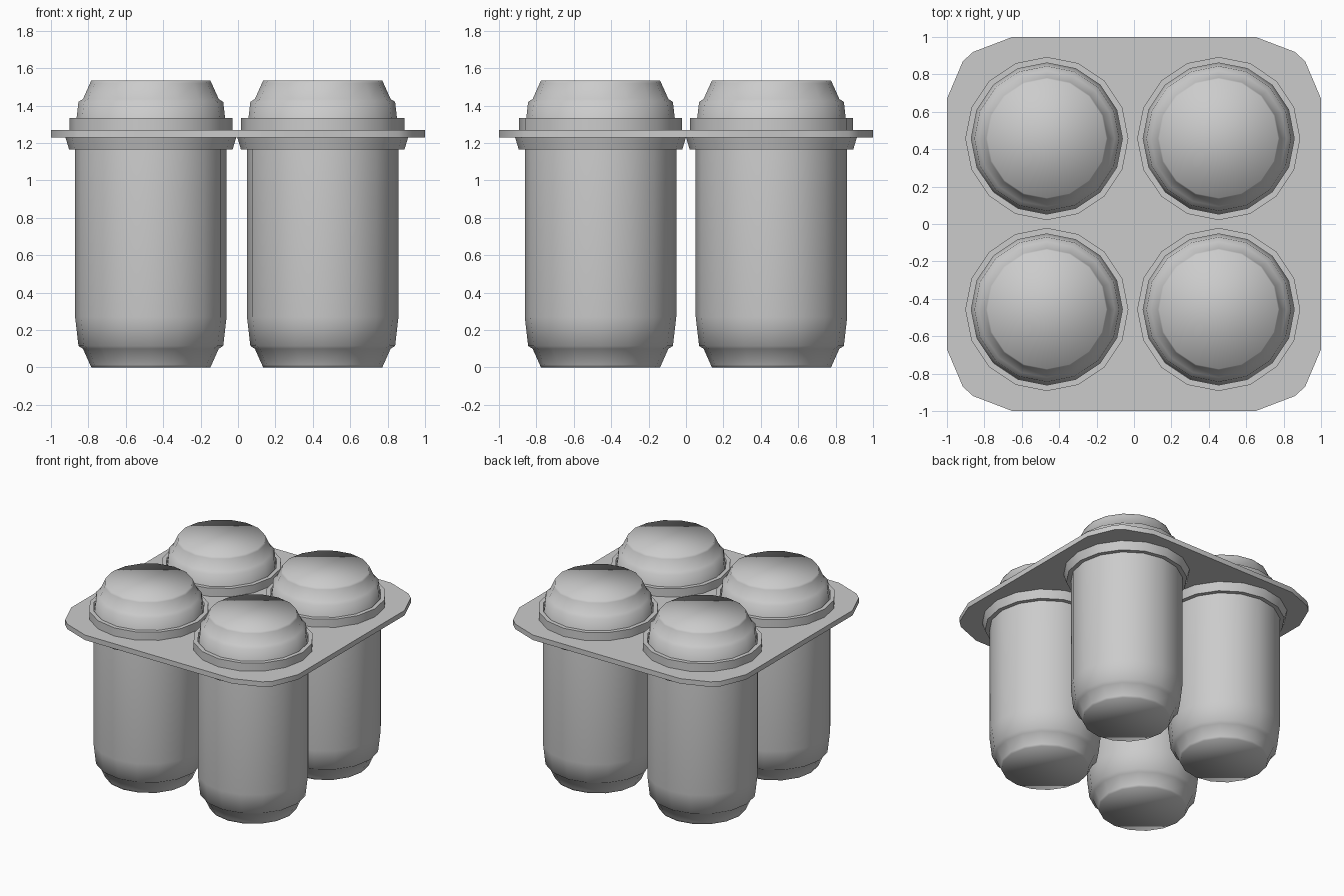
import bpy, bmesh
from math import cos, sin, pi, radians

if "Cube" in bpy.data.objects:
    bpy.data.objects.remove(bpy.data.objects["Cube"])

SIDES = 16
CENTRES = [(x, y) for x in (-0.466, 0.453) for y in (-0.457, 0.457)]


def finish(bm, name, angle=None):
    bmesh.ops.recalc_face_normals(bm, faces=bm.faces)
    mesh = bpy.data.meshes.new(name)
    bm.to_mesh(mesh)
    bm.free()
    obj = bpy.data.objects.new(name, mesh)
    bpy.context.collection.objects.link(obj)
    mesh.shade_smooth()
    if angle:
        bpy.ops.object.select_all(action='DESELECT')
        bpy.context.view_layer.objects.active = obj
        obj.select_set(True)
        bpy.ops.object.shade_smooth_by_angle(angle=radians(angle))
    return obj


def ring(bm, centre, r, z):
    return [bm.verts.new((centre[0] + r * cos(2 * pi * i / SIDES),
                          centre[1] + r * sin(2 * pi * i / SIDES), z))
            for i in range(SIDES)]


def lathe(name, centre, profile, caps=False, angle=None):
    bm = bmesh.new()
    rings = [ring(bm, centre, r, z) for r, z in profile]
    for a, b in zip(rings, rings[1:]):
        for i in range(SIDES):
            j = (i + 1) % SIDES
            bm.faces.new((a[i], a[j], b[j], b[i]))
    if caps:
        bm.faces.new(rings[0][::-1])
        bm.faces.new(rings[-1])
    return finish(bm, name, angle)


# Can profile: tapered base, straight body, tapered shoulder
half = [(0.318, 0.0), (0.325, 0.015), (0.363, 0.1), (0.387, 0.115), (0.405, 0.27)]
can = half + [(r, 1.535 - z) for r, z in reversed(half)]

for n, c in enumerate(CENTRES, 1):
    lathe(f"can_{n}", c, can, caps=True)
    # Collars gripping the can above and below the carrier plate
    lathe(f"upper_collar_{n}", c,
          [(0.436, 1.25), (0.436, 1.335), (0.404, 1.335)], angle=60)
    lathe(f"lower_collar_{n}", c,
          [(0.404, 1.165), (0.437, 1.165), (0.458, 1.235)], angle=60)

# Carrier plate: rounded square with four can holes
corner = [(1.0, 0.67), (0.915, 0.87), (0.86, 0.92), (0.65, 1.0)]
outline = (corner + [(-x, y) for x, y in reversed(corner)]
           + [(-x, -y) for x, y in corner]
           + [(x, -y) for x, y in reversed(corner)])
bm = bmesh.new()
loops = [[bm.verts.new((x, y, 1.27)) for x, y in outline]]
loops += [ring(bm, c, 0.43, 1.27) for c in CENTRES]
edges = [bm.edges.new((lp[i - 1], lp[i])) for lp in loops for i in range(len(lp))]
bmesh.ops.triangle_fill(bm, edges=edges, use_beauty=True, use_dissolve=False,
                        normal=(0, 0, 1))
ext = bmesh.ops.extrude_face_region(bm, geom=bm.faces[:], use_keep_orig=True)
for v in ext["geom"]:
    if isinstance(v, bmesh.types.BMVert):
        v.co.z = 1.23
finish(bm, "carrier_plate", 40)
